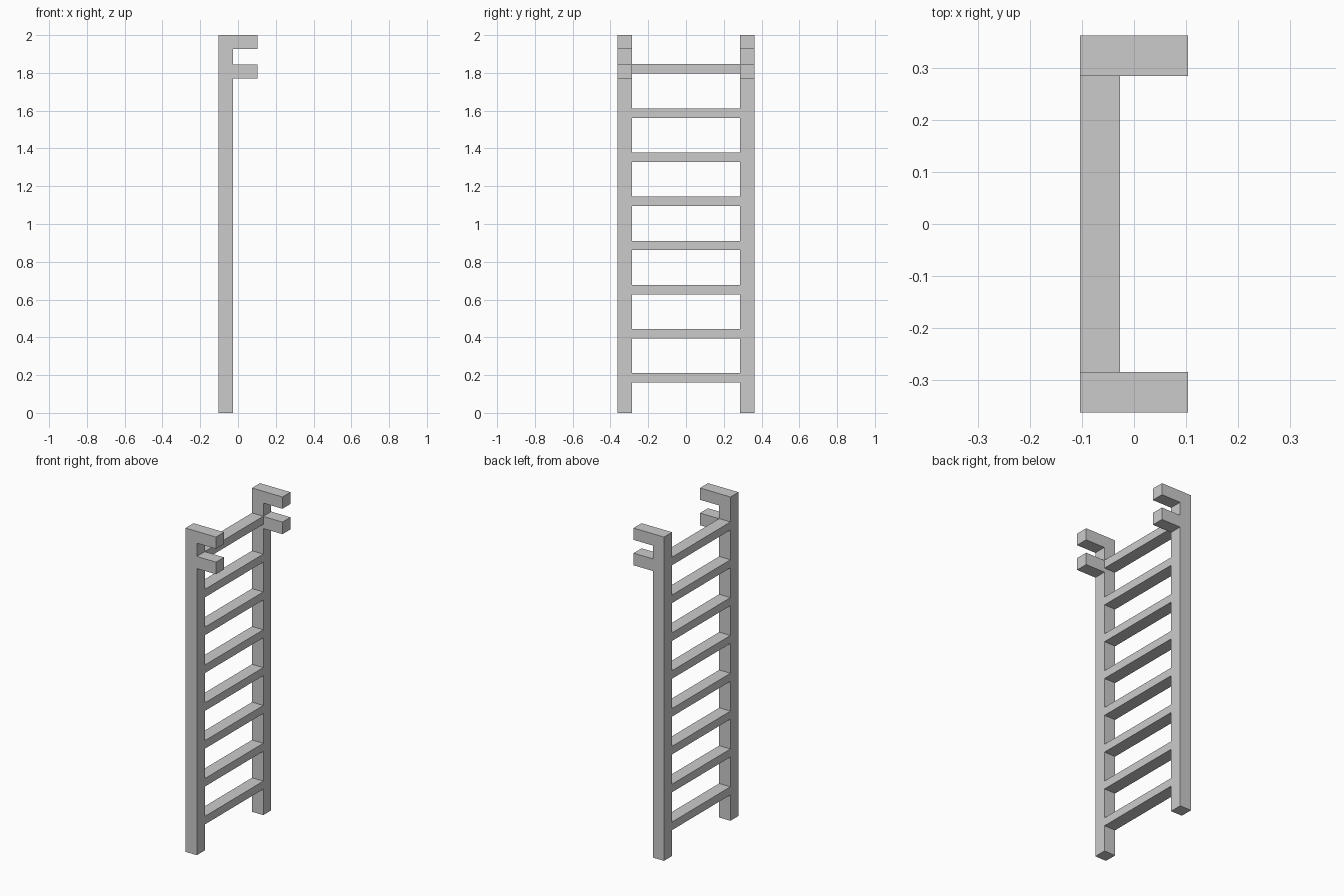
import bpy
import bmesh

if "Cube" in bpy.data.objects:
    bpy.data.objects.remove(bpy.data.objects["Cube"])

grey = bpy.data.materials.new("plain_grey")
grey.diffuse_color = (0.6, 0.6, 0.6, 1.0)
grey.use_nodes = True
grey.node_tree.nodes["Principled BSDF"].inputs["Base Color"].default_value = grey.diffuse_color

BACK, FRONT, TIP = -0.104, -0.027, 0.104   # x of rail back, rail front, hook tips
INNER, OUTER = 0.285, 0.363                # y of rail sides


def finish(name, bm):
    bmesh.ops.recalc_face_normals(bm, faces=bm.faces[:])
    mesh = bpy.data.meshes.new(name)
    bm.to_mesh(mesh)
    bm.free()
    mesh.materials.append(grey)
    obj = bpy.data.objects.new(name, mesh)
    bpy.context.collection.objects.link(obj)


def extrude_profile(name, profile, y0, y1):
    """Extrude an x-z outline along y."""
    bm = bmesh.new()
    face = bm.faces.new([bm.verts.new((x, y0, z)) for x, z in profile])
    result = bmesh.ops.extrude_face_region(bm, geom=[face])
    verts = [g for g in result["geom"] if isinstance(g, bmesh.types.BMVert)]
    bmesh.ops.translate(bm, verts=verts, vec=(0, y1 - y0, 0))
    finish(name, bm)


# Side rails, each with two hook prongs at the top
rail = [(BACK, 0), (FRONT, 0), (FRONT, 1.77), (TIP, 1.77), (TIP, 1.845),
        (FRONT, 1.845), (FRONT, 1.927), (TIP, 1.927), (TIP, 2), (BACK, 2)]
extrude_profile("left_rail", rail, -OUTER, -INNER)
extrude_profile("right_rail", rail, INNER, OUTER)

# Eight evenly spaced rungs between the rails
for i in range(8):
    z = 0.185 + i * 0.2337
    rung = [(BACK, z - 0.025), (FRONT, z - 0.025),
            (FRONT, z + 0.025), (BACK, z + 0.025)]
    extrude_profile(f"rung_{i + 1}", rung, -INNER, INNER)
